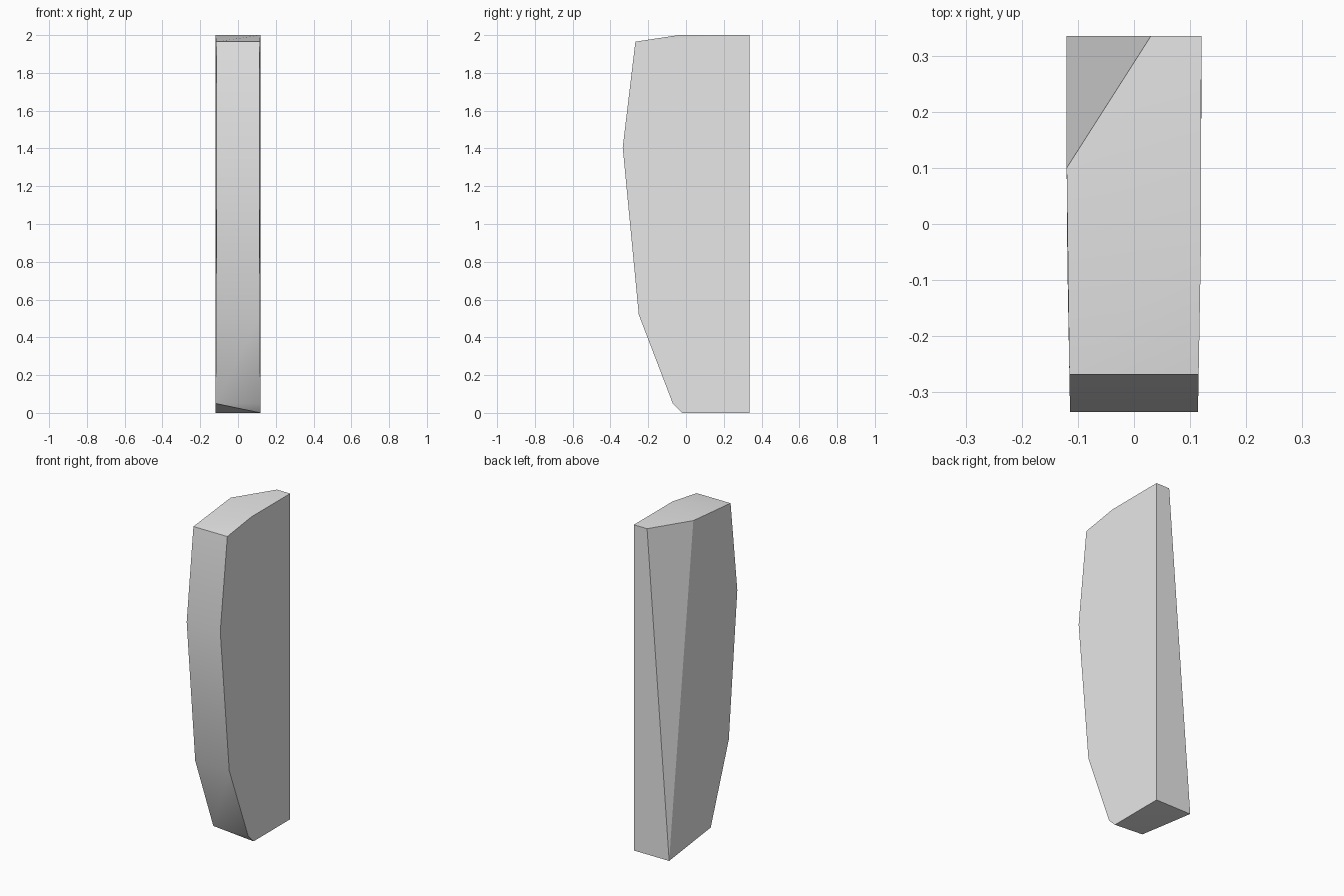
import bpy
import bmesh
import math

cube = bpy.data.objects.get("Cube")
if cube:
    bpy.data.objects.remove(cube, do_unlink=True)

# Plain grey material
grey = bpy.data.materials.new("light_grey")
grey.use_nodes = True
colour = (0.8, 0.8, 0.8, 1.0)
grey.diffuse_color = colour
grey.node_tree.nodes["Principled BSDF"].inputs["Base Color"].default_value = colour

BACK = 0.335
HALF = 0.12
bm = bmesh.new()


def vert(side, y, z):
    """Point on one side of the slab, which narrows slightly to the front."""
    return bm.verts.new((side * (HALF - 0.006 * max(0, -y) / BACK), y, z))


# Bowed front outline, shared by both sides, from top to bottom
outline = [(-0.268, 1.965), (-0.335, 1.405), (-0.25, 0.52), (-0.07, 0.05)]
right = [vert(-1, y, z) for y, z in outline]
left = [vert(1, y, z) for y, z in outline]

# Remaining corners
left_toe = vert(1, -0.02, 0)
left_heel = vert(1, BACK, 0)
left_top_back = vert(1, BACK, 2)
left_top_fold = vert(1, -0.04, 2)
right_heel = vert(-1, BACK, 0)
right_top_cut = vert(-1, 0.1, 2)
back_top_cut = bm.verts.new((0.03, BACK, 2))

# Front strip and its small lower triangle
for i in range(len(outline) - 1):
    bm.faces.new((left[i], right[i], right[i + 1], left[i + 1]))
bm.faces.new((left[-1], right[-1], left_toe))

# Broad sides
bm.faces.new(left + [left_toe, left_heel, left_top_back])
bm.faces.new((left[0], left_top_back, left_top_fold))
bm.faces.new(right + [right_heel, right_top_cut])

# Back and the slanted cut on its right corner
bm.faces.new((left_heel, right_heel, back_top_cut, left_top_back))
bm.faces.new((right_heel, right_top_cut, back_top_cut))

# Sloping top
bm.faces.new((right[0], left[0], left_top_fold))
bm.faces.new((right[0], left_top_fold, right_top_cut))
bm.faces.new((right_top_cut, left_top_fold, left_top_back, back_top_cut))

# Skewed underside
bm.faces.new((left_toe, right[-1], right_heel))
bm.faces.new((left_toe, right_heel, left_heel))

bmesh.ops.recalc_face_normals(bm, faces=bm.faces)
mesh = bpy.data.meshes.new("slab")
bm.to_mesh(mesh)
bm.free()
mesh.materials.append(grey)
slab = bpy.data.objects.new("slab", mesh)
bpy.context.collection.objects.link(slab)

# Smooth the bowed front, keep the corners sharp
bpy.ops.object.select_all(action="DESELECT")
slab.select_set(True)
bpy.context.view_layer.objects.active = slab
bpy.ops.object.shade_smooth_by_angle(angle=math.radians(30))
